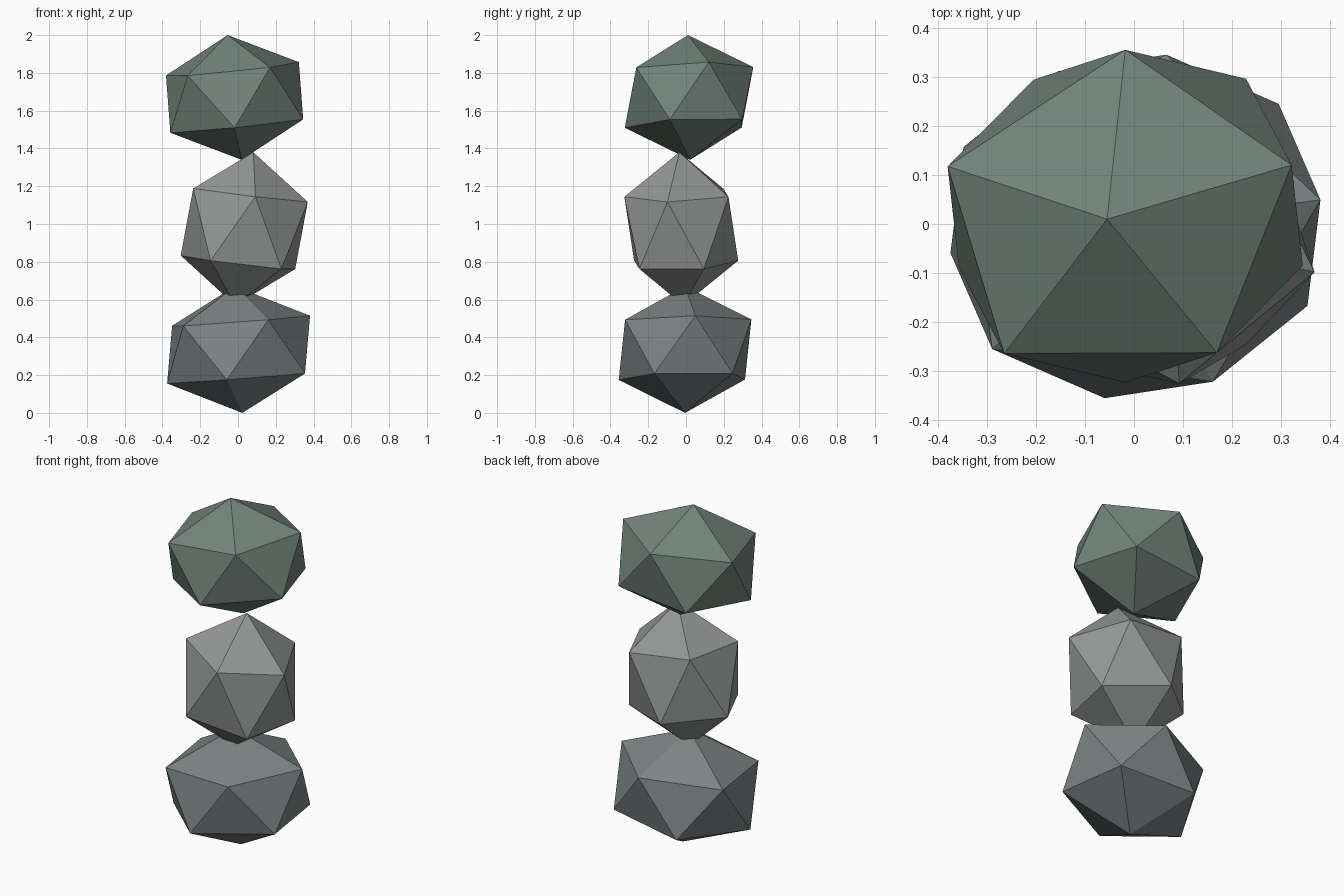
import bpy, bmesh
from mathutils import Matrix, Vector

if "Cube" in bpy.data.objects:
    bpy.data.objects.remove(bpy.data.objects["Cube"])


def rock(name, centre, ax, ay, az, color):
    """Icosahedron stretched and tilted along three half-axes."""
    mat = Matrix((ax, ay, az)).transposed().to_4x4()
    mat.translation = Vector(centre)
    bm = bmesh.new()
    bmesh.ops.create_icosphere(bm, subdivisions=1, radius=1.0, matrix=mat)
    mesh = bpy.data.meshes.new(name)
    bm.to_mesh(mesh)
    bm.free()
    material = bpy.data.materials.new(name + "_stone")
    material.diffuse_color = (*color, 1.0)
    material.use_nodes = True
    material.node_tree.nodes["Principled BSDF"].inputs["Base Color"].default_value = material.diffuse_color
    mesh.materials.append(material)
    obj = bpy.data.objects.new(name, mesh)
    bpy.context.collection.objects.link(obj)
    return obj


# Wide, flattened base stone
rock("bottom_rock", (0.003, -0.005, 0.335),
     (0.433, 0.061, 0.033), (-0.056, 0.393, 0.001), (-0.020, 0.0, 0.335),
     (0.20, 0.23, 0.23))

# Narrow, upright middle stone, sunk slightly into the base
rock("middle_rock", (0.033, -0.025, 0.975),
     (0.352, -0.077, -0.044), (0.070, 0.324, 0.0), (0.048, -0.010, 0.405),
     (0.30, 0.31, 0.31))

# Mossy top stone
rock("top_rock", (-0.018, 0.016, 1.67),
     (0.399, 0.120, 0.044), (-0.110, 0.364, 0.001), (-0.037, -0.006, 0.33),
     (0.17, 0.23, 0.20))
